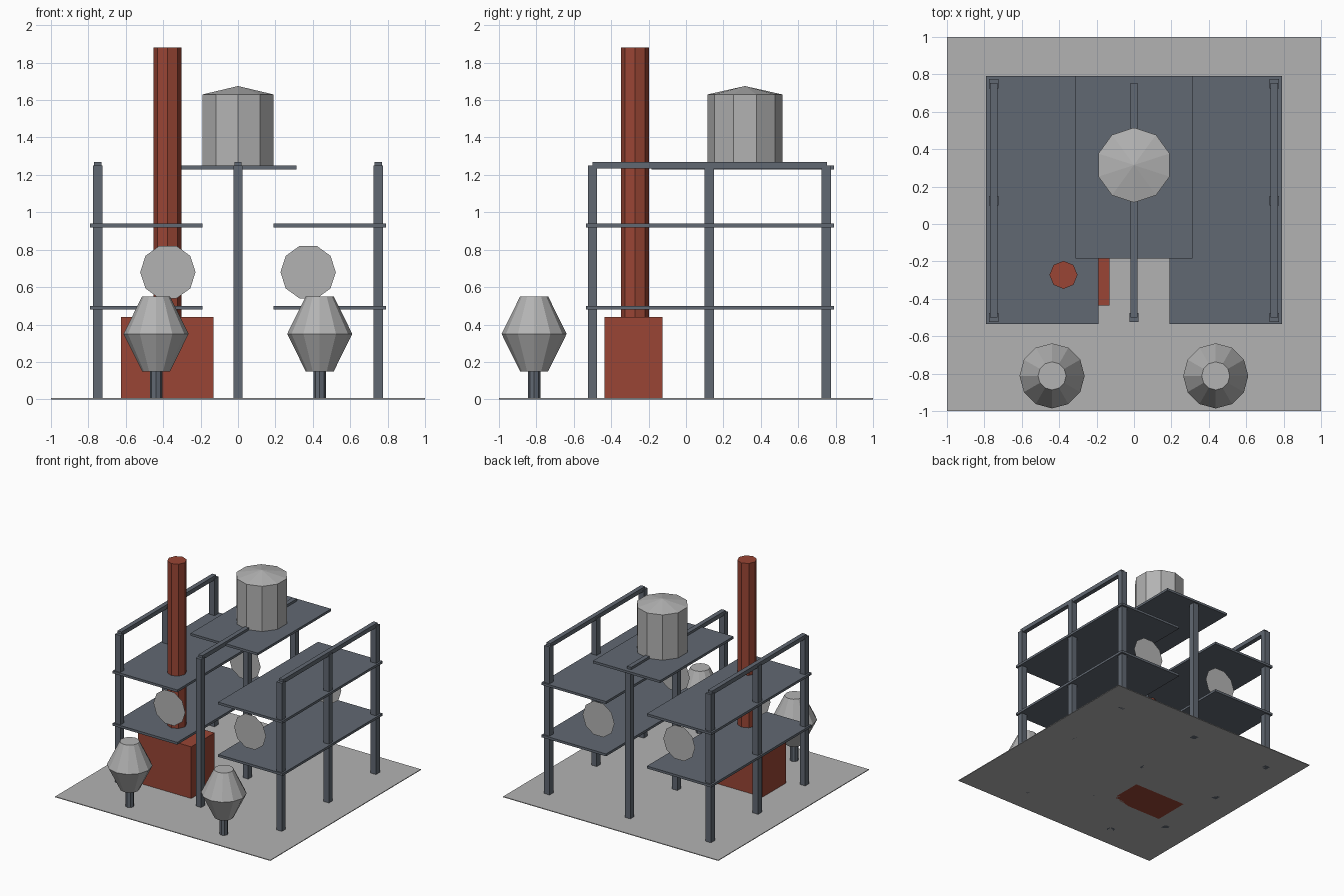
import bpy, bmesh, math
from mathutils import Matrix

cube = bpy.data.objects.get("Cube")
if cube:
    bpy.data.objects.remove(cube, do_unlink=True)


def material(name, rgb):
    m = bpy.data.materials.new(name)
    m.use_nodes = True
    m.diffuse_color = (*rgb, 1)
    m.node_tree.nodes["Principled BSDF"].inputs["Base Color"].default_value = (*rgb, 1)
    return m


GREY = material("light grey", (0.45, 0.45, 0.45))
SLATE = material("slate blue", (0.12, 0.14, 0.17))
RED = material("brick red", (0.32, 0.06, 0.035))


def add(name, bm, mat):
    bmesh.ops.recalc_face_normals(bm, faces=bm.faces[:])
    mesh = bpy.data.meshes.new(name)
    bm.to_mesh(mesh)
    bm.free()
    mesh.materials.append(mat)
    obj = bpy.data.objects.new(name, mesh)
    bpy.context.collection.objects.link(obj)
    return obj


def box(name, mat, x, y, z):
    """Box spanning the (low, high) pairs x, y and z."""
    spans = (x, y, z)
    size = [hi - lo for lo, hi in spans]
    centre = [(hi + lo) / 2 for lo, hi in spans]
    bm = bmesh.new()
    bmesh.ops.create_cube(bm, size=1, matrix=Matrix.Translation(centre) @ Matrix.Diagonal((*size, 1)))
    return add(name, bm, mat)


def lathe(name, mat, x, y, profile, sides, start=0.0):
    """Faceted solid from (radius, z) rings; a zero radius makes a tip."""
    bm = bmesh.new()
    rings = []
    for r, z in profile:
        if r == 0:
            rings.append([bm.verts.new((x, y, z))] * sides)
            continue
        angles = [start + math.tau * i / sides for i in range(sides)]
        rings.append([bm.verts.new((x + r * math.cos(a), y + r * math.sin(a), z)) for a in angles])
    for low, high in zip(rings, rings[1:]):
        for i in range(sides):
            j = (i + 1) % sides
            corners = [low[i], low[j], high[j], high[i]]
            bm.faces.new(list(dict.fromkeys(corners)))
    for (r, z), ring in ((profile[0], rings[0]), (profile[-1], rings[-1])):
        if r > 0:
            bm.faces.new(ring)
    return add(name, bm, mat)


# Ground slab
box("ground", GREY, (-1, 1), (-1, 1), (0, 0.006))

# Steel frame: three rows of posts, each with a rail on top
for row, x in (("right", -0.75), ("middle", 0), ("left", 0.75)):
    for place, y in (("front", -0.5), ("centre", 0.125), ("back", 0.75)):
        box(f"{row}_{place}_post", SLATE, (x - 0.025, x + 0.025), (y - 0.025, y + 0.025), (0, 1.25))
    box(f"{row}_top_rail", SLATE, (x - 0.019, x + 0.019), (-0.5, 0.755), (1.235, 1.27))

# Side decks on two levels, with upright round plates between them
for side, s in (("right", -1), ("left", 1)):
    span = sorted((0.19 * s, 0.79 * s))
    for level, z in (("lower", 0.48), ("upper", 0.92)):
        box(f"{side}_{level}_deck", SLATE, span, (-0.535, 0.79), (z, z + 0.02))
    for place, y in (("front", -0.375), ("back", 0.625)):
        bm = bmesh.new()
        bmesh.ops.create_circle(bm, cap_ends=True, segments=10, radius=0.148,
                                matrix=Matrix.Translation((0.375 * s, y, 0.68))
                                @ Matrix.Rotation(math.pi / 2, 4, "X") @ Matrix.Rotation(math.pi / 2, 4, "Z"))
        add(f"{side}_{place}_round_plate", bm, GREY)

# Top deck and water tank
box("top_deck", SLATE, (-0.312, 0.312), (-0.185, 0.79), (1.23, 1.25))
lathe("tank", GREY, 0, 0.315, [(0.2, 1.25), (0.2, 1.63), (0, 1.675)], 10, math.pi / 2)

# Furnace and chimney
box("furnace", RED, (-0.625, -0.13), (-0.435, -0.125), (0, 0.44))
lathe("chimney", RED, -0.377, -0.272, [(0.075, 0.44), (0.075, 1.88)], 8)

# Front bins on short stems
for side, x in (("right", -0.438), ("left", 0.437)):
    lathe(f"{side}_bin_stem", SLATE, x, -0.812, [(0.033, 0), (0.033, 0.16)], 8)
    lathe(f"{side}_bin", GREY, x, -0.812, [(0.075, 0.15), (0.174, 0.35), (0.075, 0.55)], 12)
